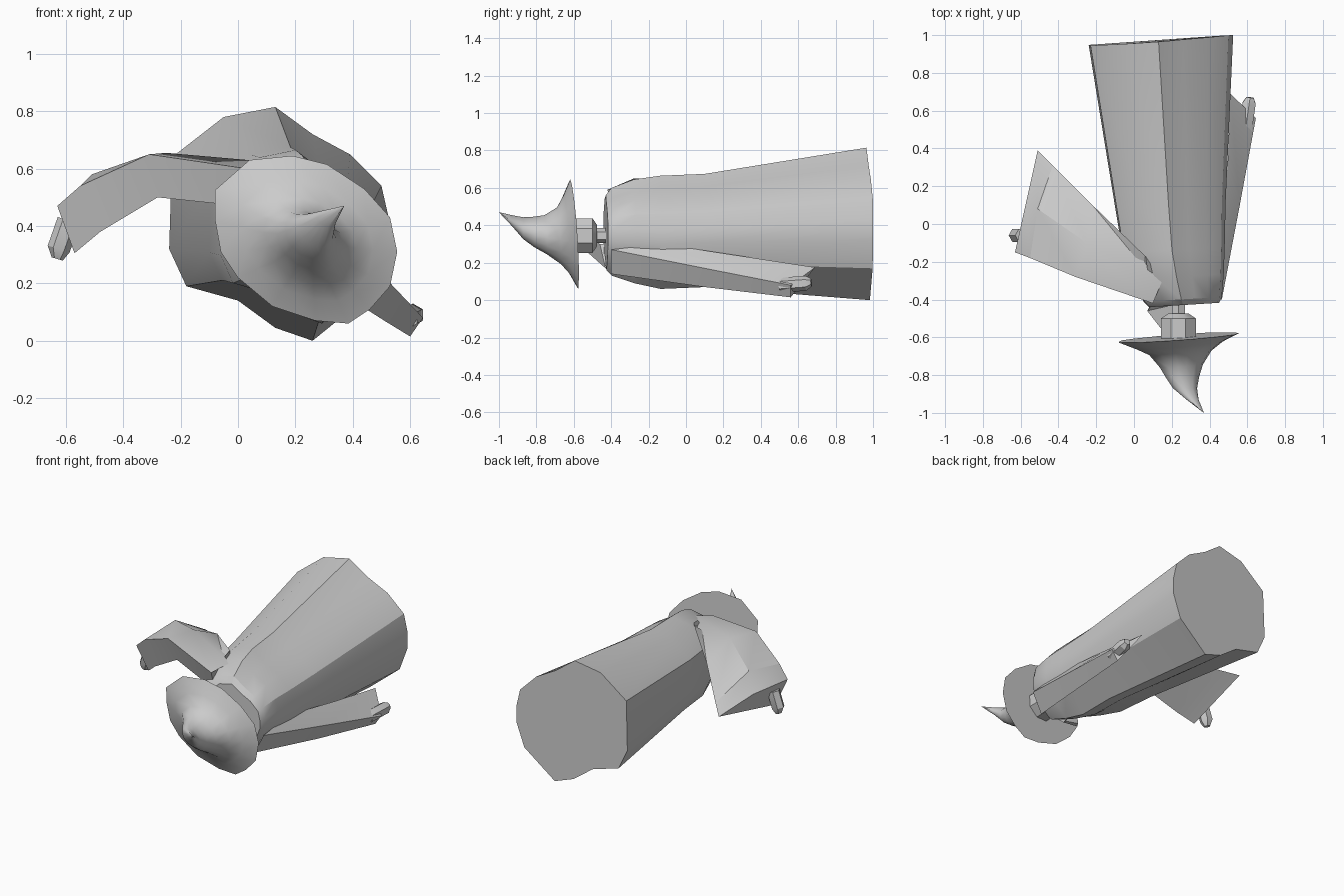
import bpy, bmesh, math
from mathutils import Vector

if "Cube" in bpy.data.objects:
    bpy.data.objects.remove(bpy.data.objects["Cube"], do_unlink=True)

grey = bpy.data.materials.new("plain_grey")
grey.use_nodes = True
colour = (0.6, 0.6, 0.6, 1)
grey.diffuse_color = colour
grey.node_tree.nodes["Principled BSDF"].inputs["Base Color"].default_value = colour


def loft(name, rings, angle=30):
    """Skin a closed tube through rings of equal point count and cap the ends."""
    bm = bmesh.new()
    loops = [[bm.verts.new(p) for p in ring] for ring in rings]
    n = len(loops[0])
    for a, b in zip(loops, loops[1:]):
        for i in range(n):
            j = (i + 1) % n
            bm.faces.new((a[i], a[j], b[j], b[i]))
    bm.faces.new(loops[0])
    bm.faces.new(loops[-1])
    bmesh.ops.remove_doubles(bm, verts=bm.verts, dist=0.0005)
    bmesh.ops.recalc_face_normals(bm, faces=bm.faces)
    mesh = bpy.data.meshes.new(name)
    bm.to_mesh(mesh)
    bm.free()
    mesh.materials.append(grey)
    obj = bpy.data.objects.new(name, mesh)
    bpy.context.collection.objects.link(obj)
    bpy.ops.object.select_all(action="DESELECT")
    obj.select_set(True)
    bpy.context.view_layer.objects.active = obj
    bpy.ops.object.shade_smooth_by_angle(angle=math.radians(angle))
    return obj


def prism(name, stations, sides):
    """Tube through (centre, radius) stations, square to its own axis."""
    axis = Vector(stations[-1][0]) - Vector(stations[0][0])
    turn = axis.to_track_quat("Z", "Y")
    rings = []
    for centre, radius in stations:
        ring = []
        for i in range(sides):
            a = math.tau * (i + 0.5) / sides
            ring.append(Vector(centre) + turn @ Vector((math.cos(a), math.sin(a), 0)) * radius)
        rings.append(ring)
    return loft(name, rings)


# Robe: the hem outline (x, z) shrinks and shifts towards the shoulders
hem = [(.13, .815), (-.05, .78), (-.23, .64), (-.24, .32), (-.18, .19), (0, .14), (.13, .045),
       (.26, 0), (.47, .17), (.525, .32), (.525, .43), (.5, .54), (.39, .65), (.26, .72)]
# each station: y, x range, z range
stations = [(-.43, .08, .45, .16, .56), (-.4, .05, .465, .13, .6), (-.28, -.01, .475, .09, .645),
            (-.14, -.06, .48, .06, .665), (.1, -.1, .485, .07, .675)]
robe = []
for y, x0, x1, z0, z1 in stations:
    robe.append([(x0 + (x1 - x0) * (x + .24) / .765, y + .03 * (x - .1),
                  z0 + (z1 - z0) * z / .815) for x, z in hem])
robe.append([(x, min(1, .965 + .07 * x - .03 * max(0, z - .5)), z) for x, z in hem])
loft("robe", robe)

# Raised right sleeve, widening to a hanging cuff
loft("right_sleeve", [
    [(.1, -.42, .59), (.15, -.3, .62), (.06, -.17, .63), (.1, -.38, .46)],
    [(-.31, -.28, .65), (-.25, -.1, .655), (-.22, .1, .56), (-.28, -.23, .5)],
    [(-.55, -.18, .54), (-.51, .08, .58), (-.43, .31, .44), (-.48, -.17, .38)],
    [(-.63, -.15, .47), (-.57, .12, .46), (-.51, .39, .4), (-.57, -.11, .305)]])

# Left sleeve, lying along the robe
loft("left_sleeve", [
    [(.465, -.4, .27), (.46, -.13, .3), (.4, -.4, .14)],
    [(.56, .1, .17), (.495, .3, .235), (.51, .1, .07)],
    [(.645, .56, .08), (.51, .69, .175), (.6, .56, .015)]])

# Hands
prism("right_hand", [((-.59, -.06, .42), .04), ((-.625, -.06, .32), .04),
                     ((-.63, -.06, .285), .02)], 6)
prism("left_hand", [((.59, .5, .08), .04), ((.61, .64, .09), .04),
                    ((.615, .67, .095), .022)], 6)

# Head, neck and beard
prism("head", [((.235, -.62, .345), .1), ((.235, -.5, .345), .1), ((.235, -.475, .345), .06)], 8)
prism("neck", [((.235, -.5, .345), .04), ((.235, -.4, .345), .04)], 6)
loft("beard", [
    [(.14, -.55, .36), (.14, -.55, .28), (.22, -.52, .25)],
    [(.07, -.46, .3), (.08, -.44, .19), (.2, -.43, .17)],
    [(.1, -.42, .3), (.1, -.41, .19), (.2, -.41, .17)]])

# Hat: the brim outline (x, z) shrinks along a bent, hollow-sided cone
brim = [(.19, .645), (.31, .615), (.44, .53), (.53, .43), (.555, .31), (.53, .19), (.46, .11),
        (.385, .06), (.27, .07), (.12, .12), (0, .22), (-.06, .31), (-.08, .42), (-.08, .525), (.04, .63)]
# each station: y, centre x, centre z, scale, tilt of the brim
profile = [(-.6, .235, .355, 1, .06), (-.64, .24, .35, .72, .05), (-.68, .245, .345, .52, .03),
           (-.75, .25, .35, .36, .02), (-.81, .255, .365, .28, 0), (-.87, .27, .385, .2, 0),
           (-.93, .31, .425, .1, 0), (-1, .37, .47, .002, 0)]
loft("hat", [[(cx + (x - .235) * s, y + tilt * ((x - .235) - (z - .355) * .9), cz + (z - .355) * s)
              for x, z in brim] for y, cx, cz, s, tilt in profile], 50)
